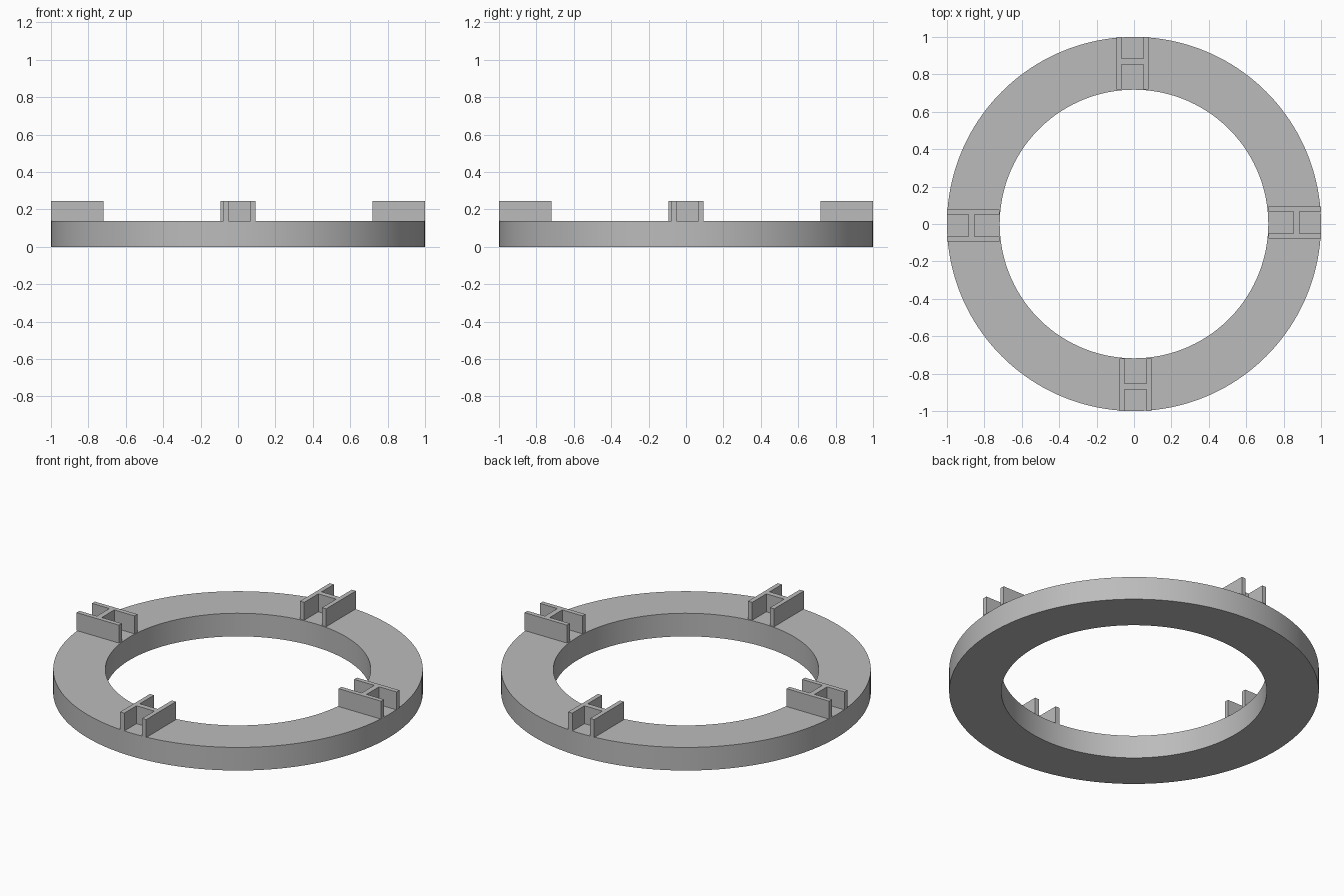
import bpy
import bmesh
import math
from mathutils import Matrix, Vector

cube = bpy.data.objects.get("Cube")
if cube:
    bpy.data.objects.remove(cube, do_unlink=True)

OUTER, INNER = 1.0, 0.718
RING_TOP, BRACKET_TOP = 0.138, 0.245
SEGMENTS = 160

grey = bpy.data.materials.new("plain grey")
grey.use_nodes = True
colour = (0.5, 0.5, 0.5, 1)
grey.diffuse_color = colour
grey.node_tree.nodes["Principled BSDF"].inputs["Base Color"].default_value = colour


def add_object(name, bm):
    bmesh.ops.recalc_face_normals(bm, faces=bm.faces)
    mesh = bpy.data.meshes.new(name)
    bm.to_mesh(mesh)
    bm.free()
    mesh.materials.append(grey)
    obj = bpy.data.objects.new(name, mesh)
    bpy.context.collection.objects.link(obj)
    return obj


def add_box(bm, low, high):
    low, high = Vector(low), Vector(high)
    matrix = Matrix.Translation((low + high) / 2) @ Matrix.Diagonal((*(high - low), 1))
    bmesh.ops.create_cube(bm, size=1, matrix=matrix)


# Flat ring: a rectangular section swept round the vertical axis
bm = bmesh.new()
section = [(INNER, 0), (OUTER, 0), (OUTER, RING_TOP), (INNER, RING_TOP)]
verts = [bm.verts.new((r, 0, z)) for r, z in section]
edges = [bm.edges.new((verts[i], verts[(i + 1) % 4])) for i in range(4)]
bmesh.ops.spin(bm, geom=verts + edges, cent=(0, 0, 0), axis=(0, 0, 1),
               angle=math.tau, steps=SEGMENTS, use_duplicate=False)
bmesh.ops.remove_doubles(bm, verts=bm.verts, dist=0.0001)
ring = add_object("base_ring", bm)
bpy.ops.object.select_all(action="DESELECT")
ring.select_set(True)
bpy.context.view_layer.objects.active = ring
bpy.ops.object.shade_smooth_by_angle(angle=math.radians(30))

# H-shaped brackets: two radial rails joined by a cross web, slightly off axis
RAILS = [(-0.078, -0.051), (0.067, 0.094)]
for turn, side in enumerate(("front", "left", "back", "right")):
    bm = bmesh.new()
    for x0, x1 in RAILS:
        add_box(bm, (x0, -OUTER, RING_TOP), (x1, -0.72, BRACKET_TOP))
    add_box(bm, (RAILS[0][1], -0.885, RING_TOP), (RAILS[1][0], -0.853, BRACKET_TOP))
    bmesh.ops.rotate(bm, verts=bm.verts, cent=(0, 0, 0),
                     matrix=Matrix.Rotation(turn * math.pi / 2, 3, "Z"))
    add_object(side + "_bracket", bm)
